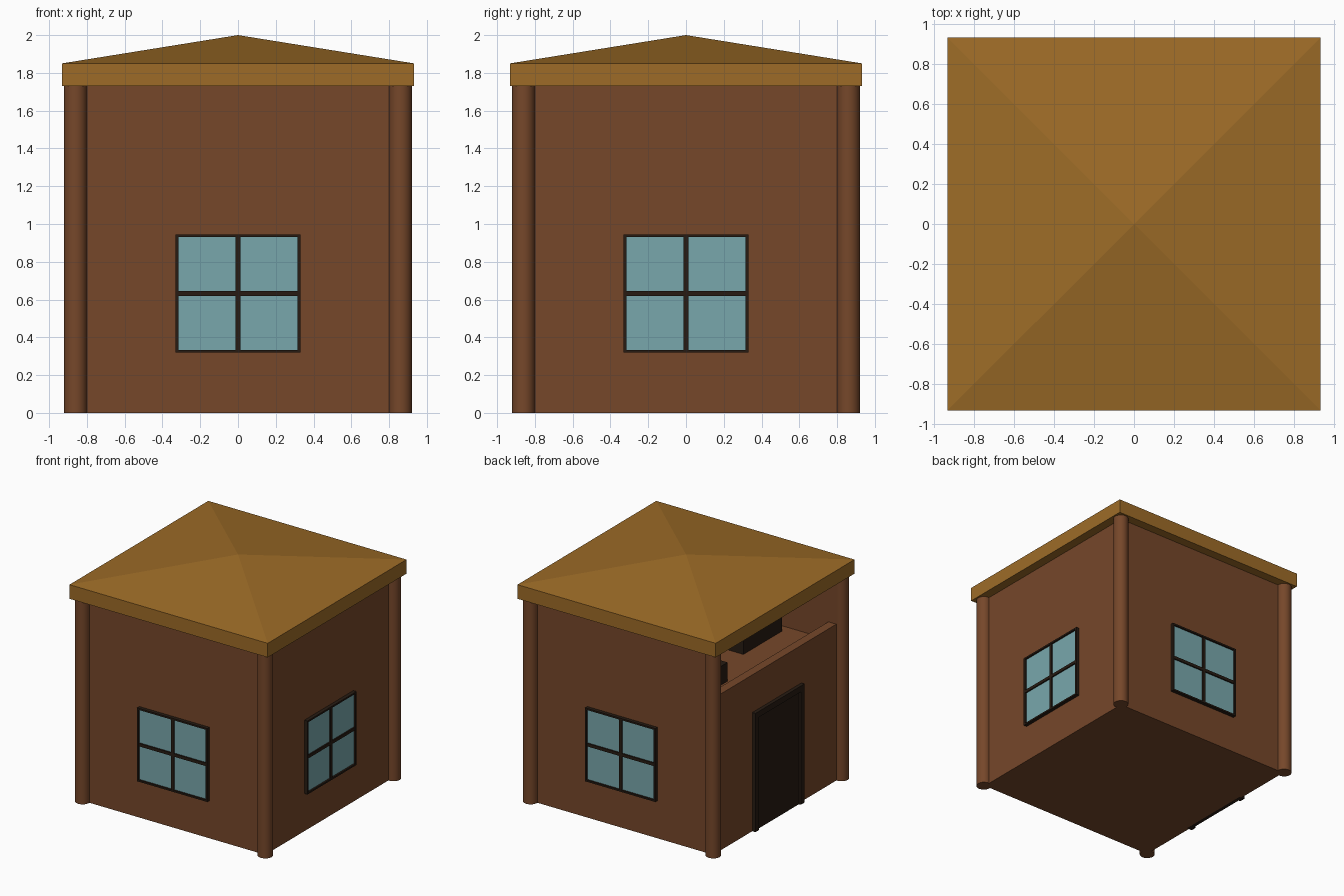
import bpy, bmesh, math
from mathutils import Matrix

if "Cube" in bpy.data.objects:
    bpy.data.objects.remove(bpy.data.objects["Cube"])


def material(name, rgb):
    m = bpy.data.materials.new(name)
    m.diffuse_color = [c ** 2.2 for c in rgb] + [1.0]
    m.use_nodes = True
    m.node_tree.nodes["Principled BSDF"].inputs["Base Color"].default_value = m.diffuse_color
    return m


WOOD = material("brown_wood", (0.46, 0.285, 0.18))
ROOF = material("ochre_roof", (0.61, 0.42, 0.17))
DARK = material("dark_frame", (0.17, 0.13, 0.10))
GLASS = material("pale_glass", (0.47, 0.65, 0.67))


def boxes(name, mat, spans, angle=0.0):
    """One object from (x0, x1, y0, y1, z0, z1) boxes, turned about z."""
    bm = bmesh.new()
    for x0, x1, y0, y1, z0, z1 in spans:
        m = (Matrix.Translation(((x0 + x1) / 2, (y0 + y1) / 2, (z0 + z1) / 2))
             @ Matrix.Diagonal((x1 - x0, y1 - y0, z1 - z0, 1)))
        bmesh.ops.create_cube(bm, size=1, matrix=m)
    bmesh.ops.rotate(bm, verts=bm.verts, cent=(0, 0, 0),
                     matrix=Matrix.Rotation(angle, 3, 'Z'))
    me = bpy.data.meshes.new(name)
    bm.to_mesh(me)
    bm.free()
    me.materials.append(mat)
    ob = bpy.data.objects.new(name, me)
    bpy.context.collection.objects.link(ob)
    return ob


W, T = 0.855, 0.055          # wall outer face, wall thickness
FLOOR, EAVE = 1.18, 1.73

# Lower body up to the upper floor, then the upper walls and low parapet
boxes("lower_body", WOOD, [(-W, W, -W, W, 0, FLOOR)])
boxes("front_upper_wall", WOOD, [(-W, W, -W, -W + T, FLOOR, EAVE)])
boxes("back_upper_wall", WOOD, [(-W, W, W - T, W, FLOOR, EAVE)])
boxes("right_upper_wall", WOOD, [(W - T, W, -W + T, W - T, FLOOR, EAVE)])
boxes("left_parapet", WOOD, [(-W, -W + 0.075, -W + T, W - T, FLOOR, 1.33)])

# Round corner posts
for side_y, ny in ((-1, "front"), (1, "back")):
    for side_x, nx in ((-1, "left"), (1, "right")):
        bpy.ops.mesh.primitive_cylinder_add(
            vertices=32, radius=0.06, depth=EAVE,
            location=(side_x * 0.86, side_y * 0.86, EAVE / 2))
        post = bpy.context.object
        post.name = f"{ny}_{nx}_post"
        post.data.materials.append(WOOD)
        bpy.ops.object.shade_smooth_by_angle(angle=math.radians(40))

# Roof: square slab with a low pyramid whose base is the slab's top
roof = boxes("roof", ROOF, [(-0.933, 0.933, -0.933, 0.933, EAVE, 1.85)])
bm = bmesh.new()
bm.from_mesh(roof.data)
bm.normal_update()
top = max(bm.faces, key=lambda f: f.normal.z)
apex = bmesh.ops.poke(bm, faces=[top])["verts"][0]
apex.co.z = 2.0
bm.to_mesh(roof.data)
bm.free()


# Four-pane windows on the front, right and back
def window(side, angle):
    w, z0, z1, b, m = 0.33, 0.32, 0.945, 0.014, 0.013
    zm, out = (z0 + z1) / 2, -W - 0.03
    boxes(side + "_window_glass", GLASS,
          [(-w + b, w - b, -W - 0.015, -W + 0.02, z0 + b, z1 - b)], angle)
    boxes(side + "_window_frame", DARK, [
        (-w, -w + b, out, -W + 0.02, z0, z1),
        (w - b, w, out, -W + 0.02, z0, z1),
        (-w + b, w - b, out, -W + 0.02, z0, z0 + b),
        (-w + b, w - b, out, -W + 0.02, z1 - b, z1),
        (-m, m, out + 0.003, -W + 0.02, z0 + b, z1 - b),
        (-w + b, w - b, out + 0.004, -W + 0.02, zm - m, zm + m)], angle)


for i, side in enumerate(("front", "right", "back")):
    window(side, i * math.pi / 2)

# Door with a raised frame on the left side
left = 3 * math.pi / 2
boxes("door_panel", DARK, [(-0.29, 0.29, -W - 0.012, -W + 0.02, 0, 0.97)], left)
boxes("door_frame", DARK, [
    (-0.33, -0.28, -W - 0.03, -W + 0.02, 0, 1.01),
    (0.28, 0.33, -W - 0.03, -W + 0.02, 0, 1.01),
    (-0.28, 0.28, -W - 0.03, -W + 0.02, 0.96, 1.01)], left)

# Dark furniture on the upper floor, seen through the opening
boxes("upper_bench", DARK, [(-0.40, -0.15, -0.72, -0.20, FLOOR, FLOOR + 0.2)])
boxes("upper_stool", DARK, [(-0.58, -0.42, 0.27, 0.45, FLOOR, FLOOR + 0.16)])
